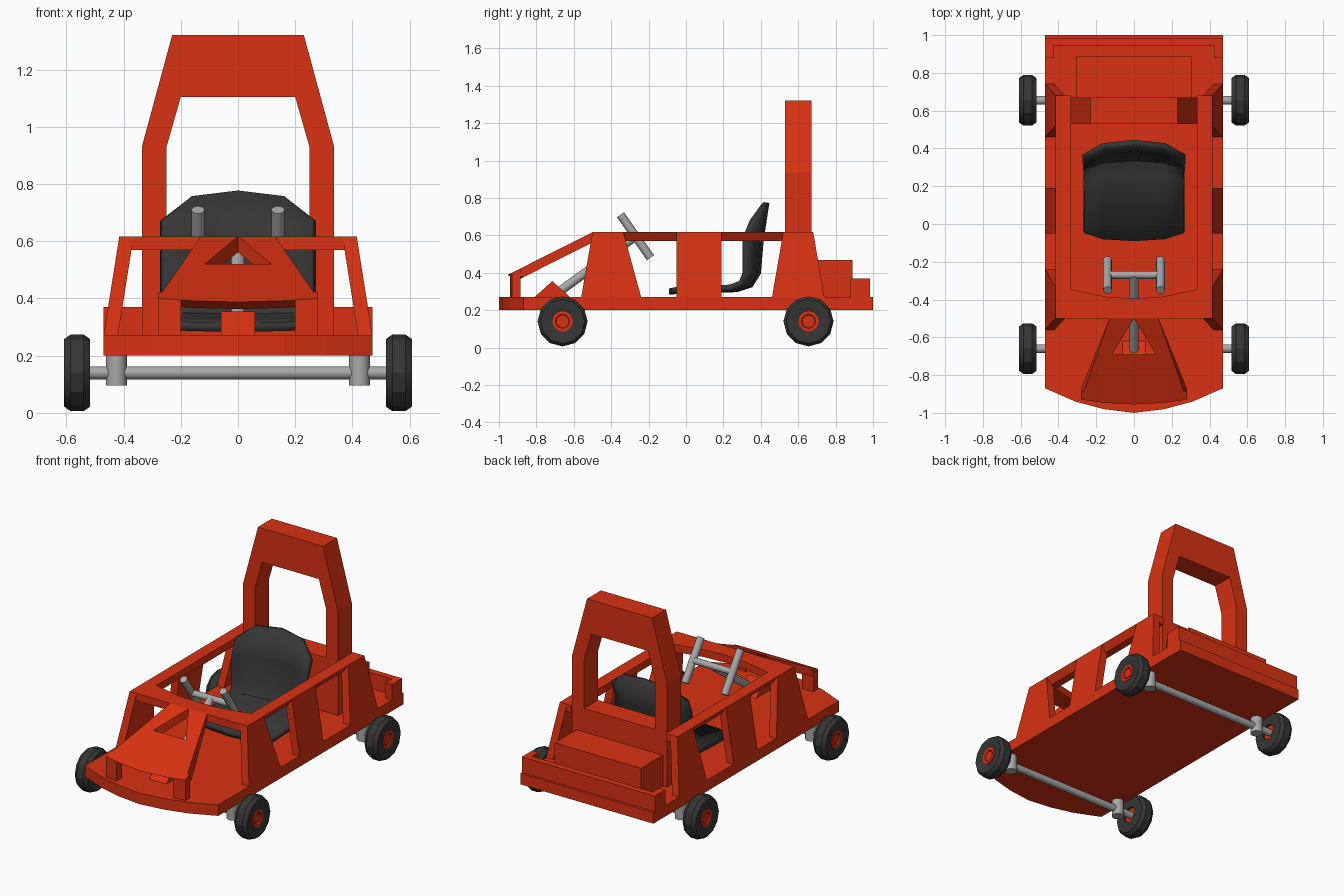
import bpy, bmesh, math
from mathutils import Vector

if "Cube" in bpy.data.objects:
    bpy.data.objects.remove(bpy.data.objects["Cube"])


def material(name, rgb, rough=0.6):
    m = bpy.data.materials.new(name)
    m.use_nodes = True
    m.diffuse_color = (*rgb, 1)
    bsdf = m.node_tree.nodes["Principled BSDF"]
    bsdf.inputs["Base Color"].default_value = (*rgb, 1)
    bsdf.inputs["Roughness"].default_value = rough
    return m


RED = material("red_paint", (0.69, 0.031, 0.006))
BLACK = material("black_rubber", (0.036, 0.036, 0.036))
GREY = material("grey_metal", (0.39, 0.39, 0.39))


def finish(name, bm, mat, smooth=None, mirror=False):
    bmesh.ops.recalc_face_normals(bm, faces=bm.faces)
    mesh = bpy.data.meshes.new(name)
    bm.to_mesh(mesh)
    bm.free()
    mesh.materials.append(mat)
    if smooth:
        mesh.shade_smooth()
        mesh.set_sharp_from_angle(angle=math.radians(smooth))
    ob = bpy.data.objects.new(name, mesh)
    bpy.context.collection.objects.link(ob)
    if mirror:
        ob.modifiers.new("mirror", "MIRROR")
    return ob


def prism(name, pts, low, high, mat=RED, mirror=False):
    """Join two copies of an outline, each placed in space by a function."""
    bm = bmesh.new()
    a = [bm.verts.new(low(*p)) for p in pts]
    b = [bm.verts.new(high(*p)) for p in pts]
    bm.faces.new(a)
    bm.faces.new(b)
    for i in range(len(pts)):
        j = (i + 1) % len(pts)
        bm.faces.new((a[i], a[j], b[j], b[i]))
    return finish(name, bm, mat, mirror=mirror)


def box(name, x, y, z, mat=RED):
    pts = [(x[0], y[0]), (x[1], y[0]), (x[1], y[1]), (x[0], y[1])]
    return prism(name, pts, lambda u, v: (u, v, z[0]), lambda u, v: (u, v, z[1]), mat)


def rod(name, start, end, radius, mat=GREY, sides=12):
    a, b = Vector(start), Vector(end)
    bm = bmesh.new()
    bmesh.ops.create_cone(bm, cap_ends=True, segments=sides, radius1=radius,
                          radius2=radius, depth=(b - a).length)
    bm.transform((b - a).to_track_quat("Z", "Y").to_matrix().to_4x4())
    bmesh.ops.translate(bm, verts=bm.verts, vec=(a + b) / 2)
    return finish(name, bm, mat, smooth=40)


def lathe_x(name, profile, side, centre, mat, sides=12):
    """Turn a closed (x, radius) profile about a sideways axle."""
    bm = bmesh.new()
    rings = []
    for i in range(sides):
        t = math.tau * i / sides
        rings.append([bm.verts.new((side * x, centre[0] + r * math.cos(t),
                                    centre[1] + r * math.sin(t))) for x, r in profile])
    n = len(profile)
    for i in range(sides):
        p, q = rings[i], rings[(i + 1) % sides]
        for k in range(n):
            m = (k + 1) % n
            bm.faces.new((p[k], p[m], q[m], q[k]))
    return finish(name, bm, mat, smooth=28)


# Floor with a bowed nose
FLOOR, TOP = 0.27, 0.617
prism("floor", [(0, -1), (0.16, -0.98), (0.31, -0.94), (0.47, -0.87), (0.47, 1), (0, 1)],
      lambda x, y: (x, y, 0.2), lambda x, y: (x, y, FLOOR), mirror=True)

# Side pillars leaning inwards towards the top
def lean(z):
    return 0.47 - (z - FLOOR) * 0.158

pillars = {"front": (-0.56, -0.24, -0.335, -0.50),
           "middle": (-0.05, 0.19, 0.19, -0.05),
           "rear": (0.46, 0.74, 0.68, 0.52)}
for place, (b0, b1, t1, t0) in pillars.items():
    prism(place + "_pillars", [(b0, FLOOR), (b1, FLOOR), (t1, TOP), (t0, TOP)],
          lambda y, z: (lean(z), y, z), lambda y, z: (lean(z) - 0.05, y, z), mirror=True)

# Cockpit rim, its outer side undercut
prism("cockpit_rim", [(0, -0.5), (0.415, -0.5), (0.415, 0.68), (0.335, 0.68),
                      (0.335, -0.345), (0.15, -0.385), (0, -0.395)],
      lambda x, y: (min(x, 0.385), y, 0.57), lambda x, y: (x, y, TOP), mirror=True)

# Sloping hood with a triangular opening
def slope(y):
    return TOP + (y + 0.5) * 0.504

def hood_under(x, y):
    y = y + 0.06 if y < -0.9 else y
    return x, y, slope(y) - 0.055

prism("hood", [(0, -0.5), (0.13, -0.5), (0.28, -0.93), (0.15, -0.947), (0, -0.955),
               (0, -0.69), (0.115, -0.69)],
      hood_under, lambda x, y: (x, y, slope(y)), mirror=True)
prism("hood_legs", [(0.2, -0.94), (0.28, -0.93), (0.28, -0.885), (0.2, -0.885)],
      lambda x, y: (x, y, FLOOR), lambda x, y: (x, y, slope(y)), mirror=True)

# Roll hoop with its lower panel
prism("roll_hoop", [(0, 1.322), (0.23, 1.322), (0.335, 0.935), (0.335, FLOOR), (0, FLOOR),
                    (0, TOP), (0.25, TOP), (0.25, 0.93), (0.2, 1.105), (0, 1.105)],
      lambda x, z: (x, 0.53, z), lambda x, z: (x, 0.67, z), mirror=True)

# Engine box and wraparound rear bumper
box("engine_box", (-0.305, 0.305), (0.66, 0.89), (FLOOR, 0.467))
prism("rear_bumper", [(0, 0.985), (0.47, 0.985), (0.47, 0.88), (0.425, 0.88),
                      (0.425, 0.945), (0, 0.945)],
      lambda x, y: (x, y, FLOOR), lambda x, y: (x, y, 0.37), mirror=True)

# Steering pedestal, column and handles
prism("steering_pedestal", [(-0.81, FLOOR), (-0.715, 0.355), (-0.62, FLOOR)],
      lambda y, z: (-0.06, y, z), lambda y, z: (0.06, y, z))
rod("steering_column", (0, -0.69, 0.29), (0, -0.27, 0.595), 0.024)
rod("steering_crossbar", (-0.14, -0.27, 0.595), (0.14, -0.27, 0.595), 0.02)
for side, label in ((1, "left"), (-1, "right")):
    rod(label + "_steering_handle", (side * 0.14, -0.19, 0.48),
        (side * 0.14, -0.35, 0.71), 0.023)

# Bucket seat: one bent shell wrapped forwards at the sides
bm = bmesh.new()
columns = []
for x, wrap, top in ((-0.265, 0.085, 0.675), (-0.165, 0.02, 0.755), (0, 0, 0.775),
                     (0.165, 0.02, 0.755), (0.265, 0.085, 0.675)):
    path = [(-0.09 + wrap * 0.5, 0.3), (0.27 - wrap * 0.4, 0.312), (0.345 - wrap * 0.6, 0.335),
            (0.385 - wrap * 0.8, 0.4), (0.4 - wrap, 0.58), (0.43 - wrap * 0.9, top)]
    columns.append([bm.verts.new((x, y, z + wrap * 0.1 * (z < 0.35))) for y, z in path])
for a, b in zip(columns, columns[1:]):
    for k in range(len(a) - 1):
        bm.faces.new((a[k], b[k], b[k + 1], a[k + 1]))
seat = finish("seat", bm, BLACK, smooth=35)
shell = seat.modifiers.new("thickness", "SOLIDIFY")
shell.thickness = 0.032
shell.offset = 0

# Axles, struts and wheels
AXLE = 0.14
tire = [(0.517, 0.05), (0.517, 0.118), (0.54, 0.134), (0.585, 0.134),
        (0.608, 0.118), (0.608, 0.075), (0.598, 0.05)]
hub = [(0.53, 0.0), (0.53, 0.055), (0.604, 0.055), (0.604, 0.038), (0.594, 0.034), (0.594, 0.0)]
for y, end in ((-0.66, "front"), (0.655, "rear")):
    rod(end + "_axle", (-0.54, y, AXLE), (0.54, y, AXLE), 0.023)
    for side, label in ((1, "left"), (-1, "right")):
        tag = end + "_" + label
        rod(tag + "_strut", (side * 0.425, y, 0.095), (side * 0.425, y, 0.21), 0.037)
        lathe_x(tag + "_tire", tire, side, (y, AXLE), BLACK)
        lathe_x(tag + "_hub", hub, side, (y, AXLE), RED)
        rod(tag + "_hub_cap", (side * 0.56, y, AXLE), (side * 0.6, y, AXLE), 0.03, RED)
